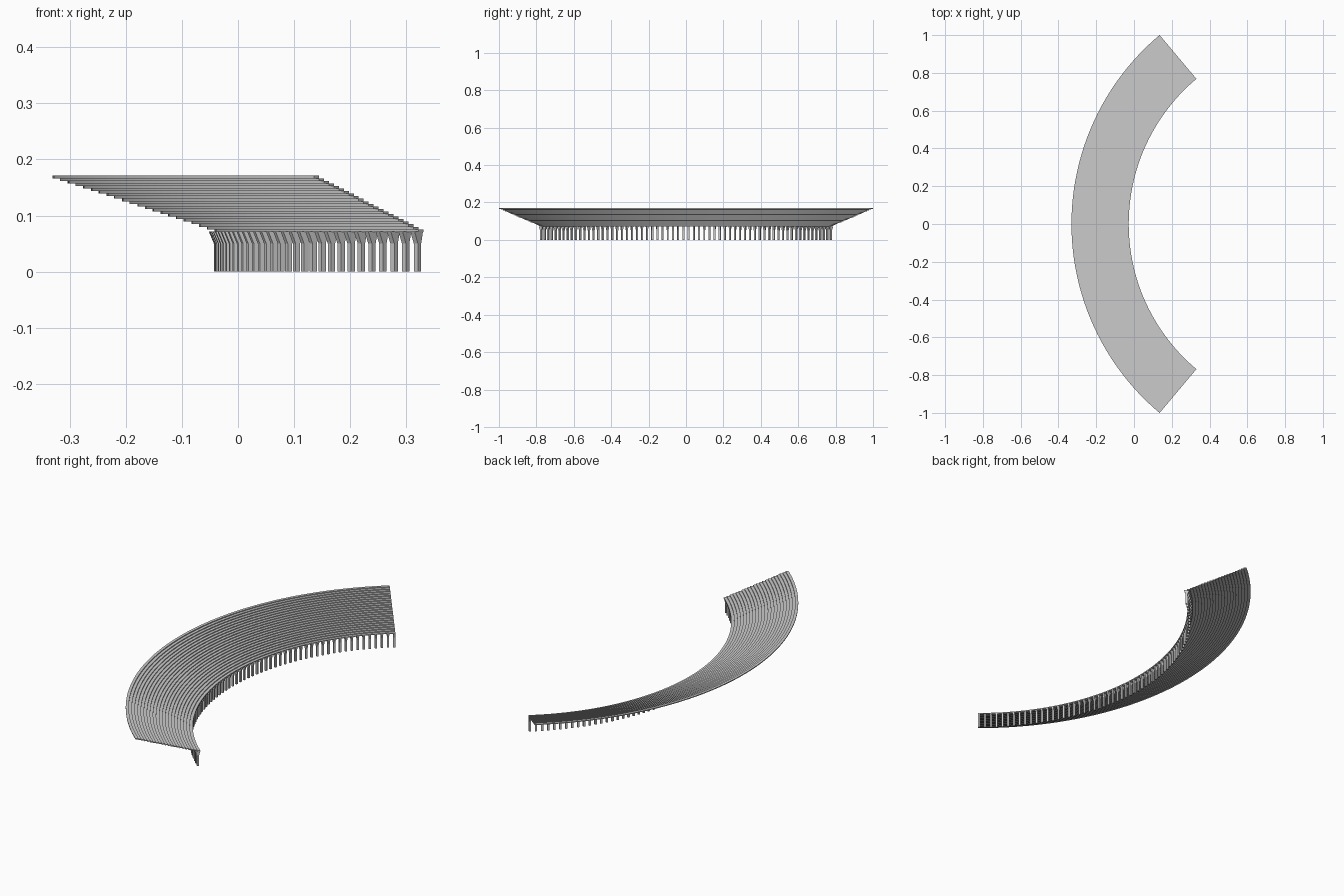
import bpy, bmesh
from math import sin, cos, radians

if "Cube" in bpy.data.objects:
    bpy.data.objects.remove(bpy.data.objects["Cube"])

CX = 0.975            # centre of the arc lies on the x axis
HALF = radians(50)    # half of the sweep angle
R_IN, R_OUT = 1.003, 1.306
Z_LOW, Z_TOP = 0.0755, 0.171
ROWS, SEGS, POSTS = 22, 72, 64


def polar(r, a, z):
    return (CX - r * cos(a), r * sin(a), z)


def loft(bm, rings):
    """Join matching closed rings of points and cap both ends."""
    vs = [[bm.verts.new(p) for p in ring] for ring in rings]
    n = len(vs[0])
    for a, b in zip(vs, vs[1:]):
        for i in range(n):
            j = (i + 1) % n
            bm.faces.new((a[i], a[j], b[j], b[i]))
    bm.faces.new(vs[0][::-1])
    bm.faces.new(vs[-1])


def finish(bm, name):
    bmesh.ops.recalc_face_normals(bm, faces=bm.faces)
    mesh = bpy.data.meshes.new(name)
    bm.to_mesh(mesh)
    bm.free()
    ob = bpy.data.objects.new(name, mesh)
    bpy.context.collection.objects.link(ob)
    return ob


# stepped seating rows, each a thin curved slab
depth = (R_OUT - R_IN) / ROWS
rise = (Z_TOP - Z_LOW) / (ROWS - 1)
bm = bmesh.new()
for i in range(ROWS):
    r0, r1 = R_IN + i * depth, R_IN + (i + 1) * depth
    z1 = Z_LOW + i * rise
    z0 = z1 - rise
    profile = [(r0, z0), (r1, z0), (r1, z1), (r0, z1)]
    angles = [-HALF + 2 * HALF * k / SEGS for k in range(SEGS + 1)]
    loft(bm, [[polar(r, a, z) for r, z in profile] for a in angles])
finish(bm, "seating_rows")

# support posts with flared heads under the lowest rows
post_profile = [(1.009, 0), (1.018, 0), (1.018, 0.05), (1.027, 0.0712),
                (1.004, 0.0712), (1.009, 0.05)]
half_w = 0.0048 / 1.013
bm = bmesh.new()
for k in range(POSTS):
    a = (HALF - half_w) * (2 * k / (POSTS - 1) - 1)
    loft(bm, [[polar(r, a + s * half_w, z) for r, z in post_profile]
              for s in (-1, 1)])
finish(bm, "support_posts")
